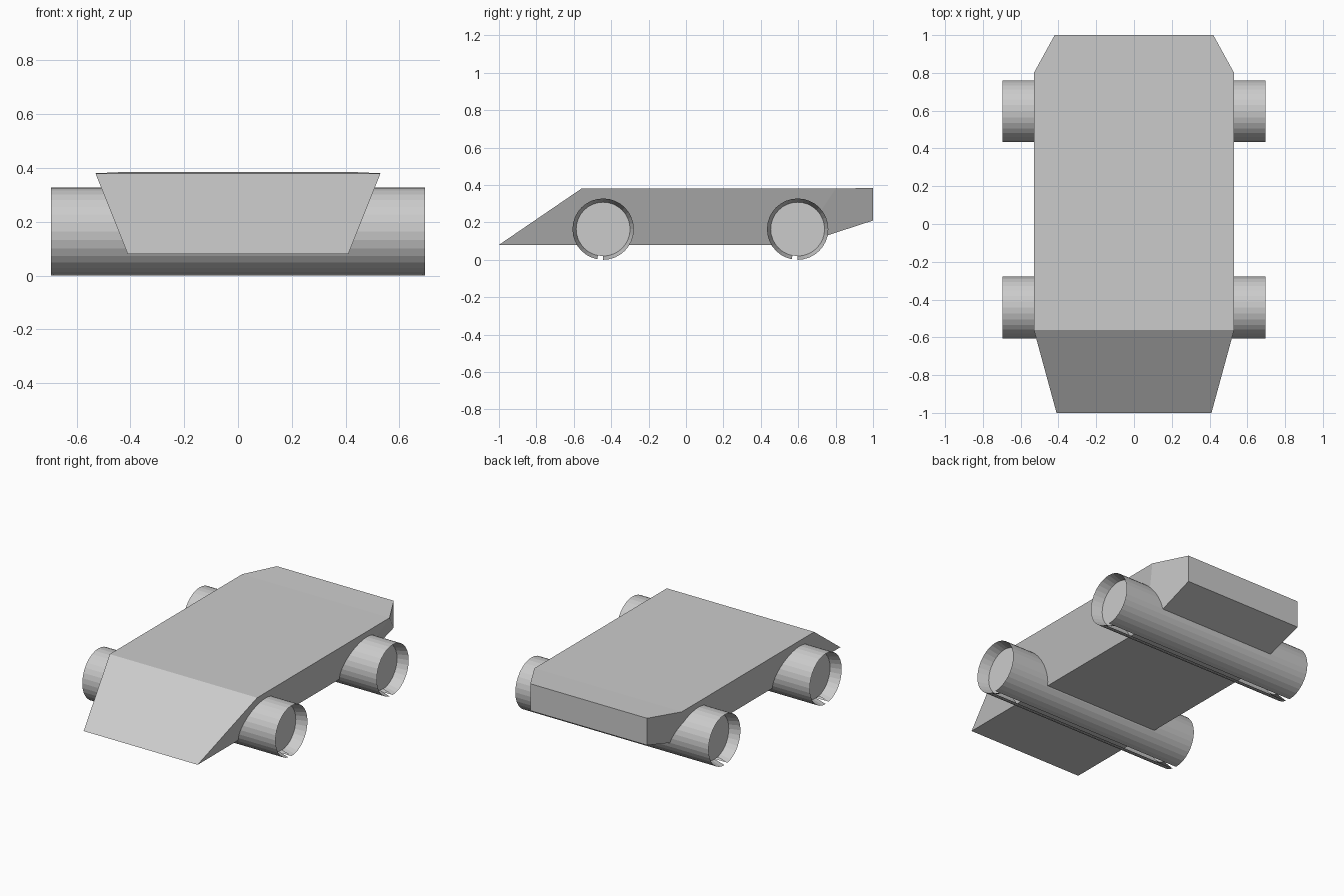
import bpy, bmesh, math

if "Cube" in bpy.data.objects:
    bpy.data.objects.remove(bpy.data.objects["Cube"])

def finish(bm, name):
    bmesh.ops.recalc_face_normals(bm, faces=bm.faces)
    me = bpy.data.meshes.new(name)
    bm.to_mesh(me)
    bm.free()
    ob = bpy.data.objects.new(name, me)
    bpy.context.collection.objects.link(ob)
    return ob

# Wedge body: outline stations around the side, each a left/right pair (half width, y, z)
stations = [(0.41, -1.0, 0.08), (0.53, -0.56, 0.38), (0.53, 0.80, 0.38),
            (0.42, 1.0, 0.385), (0.42, 1.0, 0.21), (0.41, 0.60, 0.08)]
bm = bmesh.new()
left = [bm.verts.new((-x, y, z)) for x, y, z in stations]
right = [bm.verts.new((x, y, z)) for x, y, z in stations]
n = len(stations)
for i in range(n):
    j = (i + 1) % n
    bm.faces.new((left[i], left[j], right[j], right[i]))
for side in (left, right):
    bm.faces.new((side[0], side[1], side[2], side[5]))   # flat flank
    bm.faces.new((side[2], side[3], side[4], side[5]))   # tapered rear corner
finish(bm, "body")

# Wheel pair: one open-slotted roller with recessed, tapered ends
R, R_HUB, HALF, DEPTH, SEG = 0.164, 0.144, 0.695, 0.07, 32

def wheel_pair(name, y, z):
    bm = bmesh.new()

    def ring(x, r):
        return [bm.verts.new((x, y + r * math.sin(a), z - r * math.cos(a)))
                for a in (2 * math.pi * k / SEG for k in range(SEG))]

    rings = [ring(-HALF + DEPTH, R_HUB), ring(-HALF, R),
             ring(HALF, R), ring(HALF - DEPTH, R_HUB)]
    # last segment, at the bottom, is left open as the slot
    for a, b in zip(rings, rings[1:]):
        for k in range(SEG - 1):
            bm.faces.new((a[k], a[k + 1], b[k + 1], b[k]))
    bm.faces.new(rings[0])
    bm.faces.new(rings[-1])
    finish(bm, name)

wheel_pair("front_wheels", -0.443, R)
wheel_pair("rear_wheels", 0.597, R)
